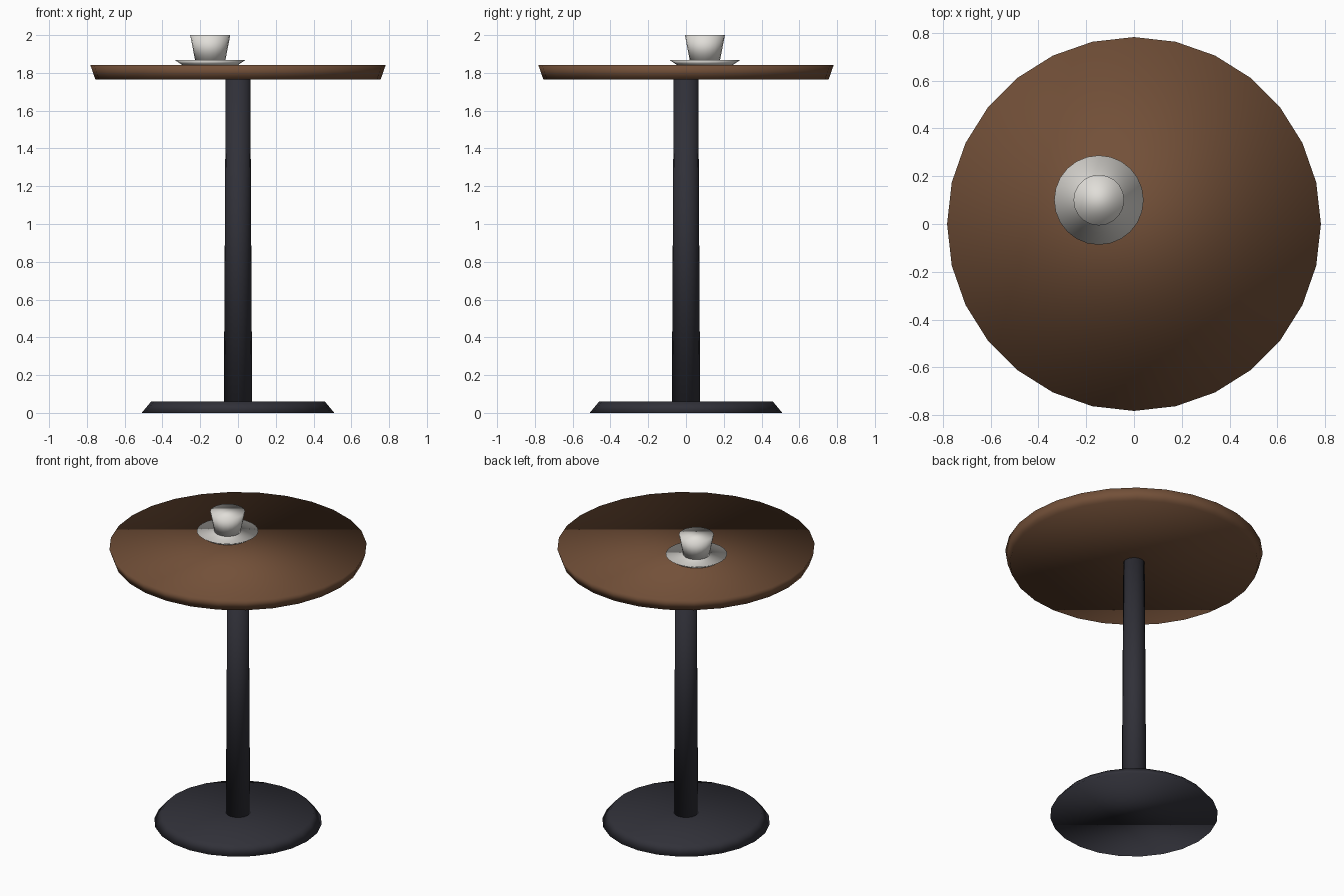
import bpy
import bmesh

cube = bpy.data.objects.get("Cube")
if cube:
    bpy.data.objects.remove(cube, do_unlink=True)


def make_material(name, rgb):
    mat = bpy.data.materials.new(name)
    mat.use_nodes = True
    color = (*rgb, 1.0)
    mat.diffuse_color = color
    mat.node_tree.nodes["Principled BSDF"].inputs["Base Color"].default_value = color
    return mat


def tapered_disc(name, mat, sides, r_bottom, r_top, z_bottom, z_top, x=0.0, y=0.0):
    """Smooth capped cone standing between two heights."""
    bm = bmesh.new()
    bmesh.ops.create_cone(bm, cap_ends=True, segments=sides, radius1=r_bottom,
                          radius2=r_top, depth=z_top - z_bottom)
    for face in bm.faces:
        face.smooth = True
    mesh = bpy.data.meshes.new(name)
    bm.to_mesh(mesh)
    bm.free()
    mesh.materials.append(mat)
    obj = bpy.data.objects.new(name, mesh)
    obj.location = (x, y, (z_bottom + z_top) / 2)
    bpy.context.collection.objects.link(obj)
    return obj


wood = make_material("brown wood", (0.17, 0.08, 0.04))
metal = make_material("dark metal", (0.03, 0.03, 0.04))
china = make_material("white china", (0.75, 0.73, 0.69))

# Pedestal table
tapered_disc("base", metal, 24, 0.51, 0.46, 0.0, 0.06)
tapered_disc("post", metal, 16, 0.075, 0.065, 0.05, 1.775)
tapered_disc("table_top", wood, 28, 0.755, 0.782, 1.765, 1.842)

# Cup and saucer, off centre on the top
cup_x, cup_y = -0.147, 0.1
tapered_disc("saucer", china, 24, 0.145, 0.187, 1.84, 1.868, cup_x, cup_y)
tapered_disc("cup", china, 20, 0.08, 0.106, 1.866, 2.0, cup_x, cup_y)
